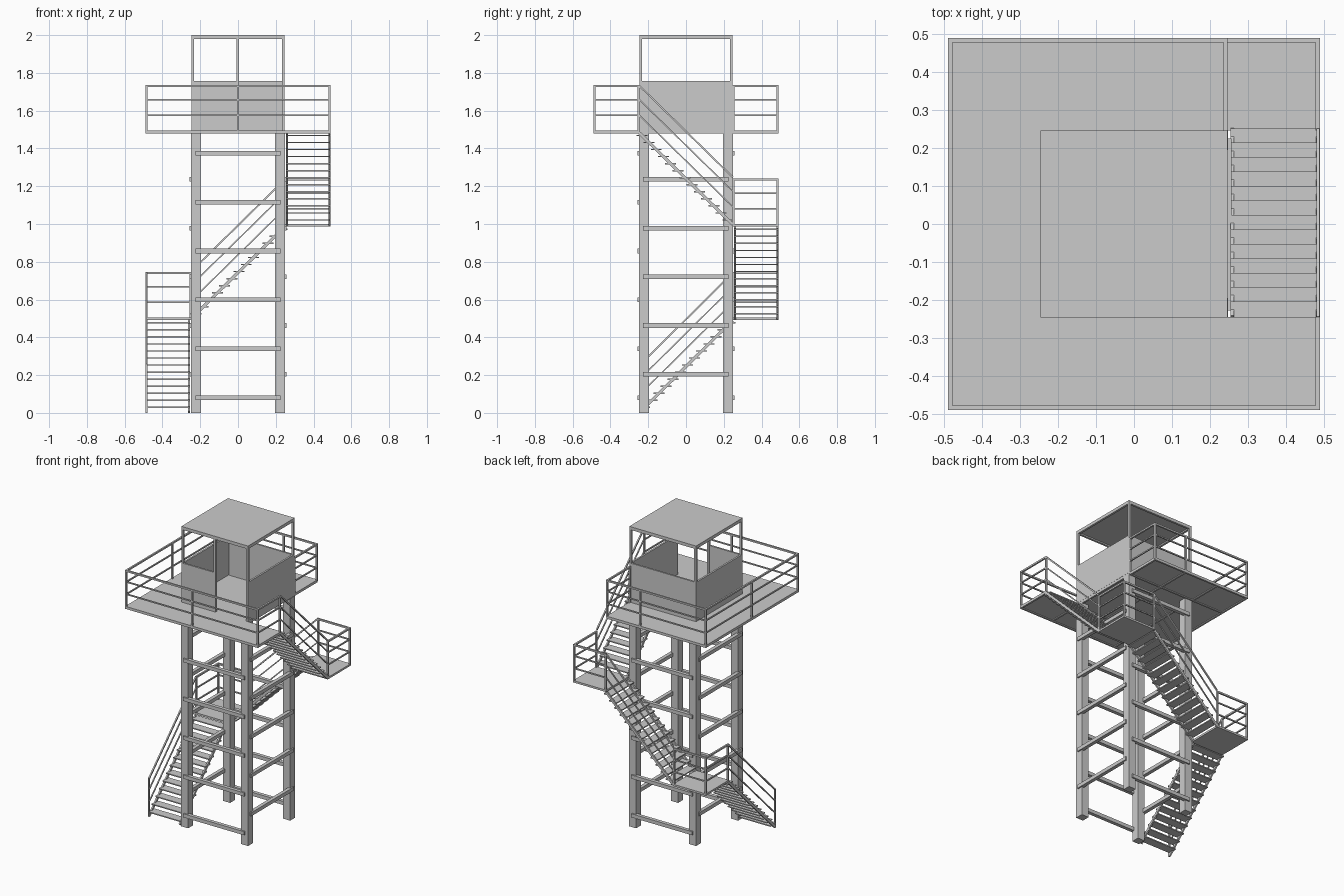
import bpy, bmesh
from mathutils import Vector, Matrix

if "Cube" in bpy.data.objects:
    bpy.data.objects.remove(bpy.data.objects["Cube"])

IN, OUT = 0.25, 0.49          # cabin/leg line and outer deck edge
DECK = 1.495                  # deck walking height


def finish(name, bm):
    bmesh.ops.recalc_face_normals(bm, faces=bm.faces)
    me = bpy.data.meshes.new(name)
    bm.to_mesh(me)
    bm.free()
    ob = bpy.data.objects.new(name, me)
    bpy.context.collection.objects.link(ob)
    return ob


def add_box(bm, lo, hi):
    lo, hi = Vector(lo), Vector(hi)
    m = Matrix.Translation((lo + hi) / 2) @ Matrix.Diagonal((*(hi - lo), 1))
    bmesh.ops.create_cube(bm, size=1, matrix=m)


def add_bar(bm, a, b, w, h=None):
    """Rectangular bar from a to b, w wide sideways and h tall."""
    a, b = Vector(a), Vector(b)
    d = (b - a).normalized()
    side = d.cross((0, 0, 1)) if abs(d.z) < 0.99 else Vector((1, 0, 0))
    side.normalize()
    up = side.cross(d)
    rot = Matrix((side, d, up)).transposed().to_4x4()
    m = Matrix.Translation((a + b) / 2) @ rot @ Matrix.Diagonal((w, (b - a).length, h or w, 1))
    bmesh.ops.create_cube(bm, size=1, matrix=m)


def boxes(name, items):
    bm = bmesh.new()
    for lo, hi in items:
        add_box(bm, lo, hi)
    return finish(name, bm)


def railing(name, path, z, posts):
    """Three level rails along a path, with posts standing on z."""
    bm = bmesh.new()
    for (ax, ay), (bx, by) in zip(path, path[1:]):
        for h, w in ((0.236, 0.011), (0.162, 0.008), (0.08, 0.008)):
            add_bar(bm, (ax, ay, z + h), (bx, by, z + h), w)
    for x, y in posts:
        add_bar(bm, (x, y, z - 0.01), (x, y, z + 0.2415), 0.011)
    return finish(name, bm)


def stair(name, top, run, across, outer, n=13):
    """Flight going down from top along run; across spans its width; outer side gets rails."""
    top, run, across = Vector(top), Vector(run), Vector(across)
    drop = Vector((0, 0, -0.485))
    flat = run.normalized()
    wn = across.normalized()
    bm = bmesh.new()
    for i in range(n):
        c = top + (run + drop) * ((i + 0.35) / n)
        add_bar(bm, c - flat * 0.029 + across / 2, c + flat * 0.029 + across / 2,
                across.length, 0.007)
    for s in (wn * 0.005, across - wn * 0.005):
        add_bar(bm, top + s, top + run + drop + s, 0.01, 0.016)
    finish(name + "_steps", bm)
    bm = bmesh.new()
    edge = top + (across - wn * 0.005 if outer else wn * 0.005)
    for h, w in ((0.25, 0.009), (0.176, 0.007), (0.094, 0.007)):
        o = Vector((0, 0, h))
        add_bar(bm, edge + o, edge + run + drop + o, w)
    finish(name + "_handrail", bm)


# legs
boxes("legs", [((x - 0.0265, y - 0.0265, 0), (x + 0.0265, y + 0.0265, 1.48))
               for x in (-0.2215, 0.2215) for y in (-0.2215, 0.2215)])

# cross beams between the legs
boxes("front_back_beams", [((-0.225, s * 0.245 - 0.012, z - 0.012), (0.225, s * 0.245 + 0.012, z + 0.012))
                           for s in (-1, 1) for z in [0.081 + 0.2587 * i for i in range(6)]])
boxes("side_beams", [((s * 0.245 - 0.012, -0.228, z - 0.012), (s * 0.245 + 0.012, 0.225, z + 0.012))
                     for s in (-1, 1) for z in [0.205 + 0.2577 * i for i in range(5)]])

# deck slab, open at the right side for the upper flight
outline = [(-OUT, -OUT), (OUT, -OUT), (OUT, -0.245), (0.245, -0.245), (0.245, OUT), (-OUT, OUT)]
bm = bmesh.new()
f = bm.faces.new([bm.verts.new((x, y, 1.484)) for x, y in outline])
top = bmesh.ops.extrude_face_region(bm, geom=[f])["geom"]
bmesh.ops.translate(bm, vec=(0, 0, DECK - 1.484),
                    verts=[v for v in top if isinstance(v, bmesh.types.BMVert)])
finish("deck", bm)

# shallow joists under the deck
joists = [((-OUT, y - 0.006, 1.478), (x, y + 0.006, 1.486))
          for y, x in ((-0.484, OUT), (-0.251, OUT), (0.251, 0.245), (0.484, 0.245))]
joists += [((x - 0.006, -OUT, 1.478), (x + 0.006, y, 1.486))
           for x, y in ((-0.484, OUT), (-0.251, OUT), (0, OUT), (0.239, OUT), (0.484, -0.245))]
boxes("deck_joists", joists)

# deck railing, from the stair head round to the back right
E = OUT - 0.0055
corners = [(E, -0.25), (E, -E), (-E, -E), (-E, E), (0.241, E), (0.241, IN)]
railing("deck_railing", corners, DECK, corners + [(0, -E), (-E, 0), (0, E)])

# cabin half-height walls with a doorway in the right half of the front
c, t, sill = 0.246, 0.012, 1.757
boxes("cabin_walls", [
    ((-c, -c, DECK), (0.005, -c + t, sill)),
    ((-c, c - t, DECK), (c, c, sill)),
    ((-c, -c + t, DECK), (-c + t, c - t, sill)),
    ((c - t, -c + t, DECK), (c, c - t, sill))])
p = 0.014
boxes("cabin_posts", [((x, y, DECK), (x + p, y + p, 1.985))
                      for x, y in ((-c, -c), (c - p, -c), (-c, c - p), (c - p, c - p), (-0.008, -c))])

# roof slab with edge frame
boxes("roof", [((-c, -c, 1.988), (c, c, 2.0))])
boxes("roof_frame",
      [((-c, y, 1.979), (c, y + p, 1.99)) for y in (-c, c - p)] +
      [((x, -c + p, 1.979), (x + p, c - p, 1.99)) for x in (-c, c - p)])

# landings at the two back corners
for name, s, z in (("upper_landing", 1, 1.0), ("lower_landing", -1, 0.505)):
    xa, xb = sorted((s * 0.247, s * OUT))
    boxes(name, [((xa, 0.247, z - 0.013), (xb, OUT, z))])
    path = [(s * E, 0.252), (s * E, E), (s * 0.252, E)]
    railing(name + "_railing", path, z, path)

# three flights winding down
W = 0.236
stair("upper_flight", (0.254, -0.247, 1.482), (0, 0.495, 0), (W, 0, 0), True)
stair("middle_flight", (0.247, 0.254, 0.985), (-0.494, 0, 0), (0, W, 0), True)
stair("lower_flight", (-0.254, 0.247, 0.49), (0, -0.49, 0), (-W, 0, 0), True)

# newel post at the foot of the lower flight
boxes("foot_post", [((-OUT, -0.25, 0), (-OUT + 0.01, -0.24, 0.258))])
